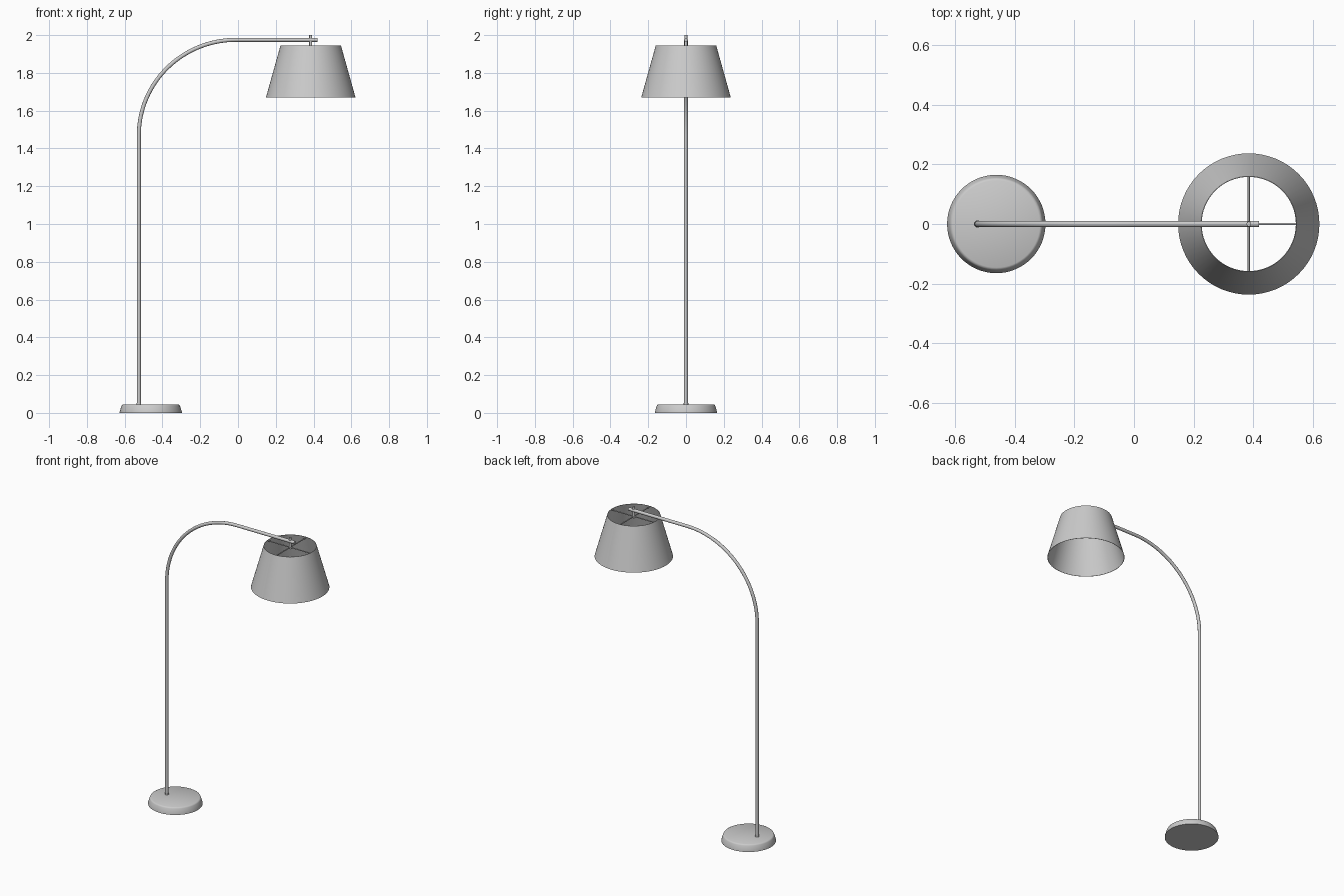
import bpy, math
from mathutils import Vector

if "Cube" in bpy.data.objects:
    bpy.data.objects.remove(bpy.data.objects["Cube"])

POLE_X, SHADE_X = -0.525, 0.385


def smooth(ob, angle=35):
    bpy.ops.object.select_all(action='DESELECT')
    bpy.context.view_layer.objects.active = ob
    ob.select_set(True)
    bpy.ops.object.shade_smooth_by_angle(angle=math.radians(angle))
    return ob


def mesh_object(name, verts, faces):
    me = bpy.data.meshes.new(name)
    me.from_pydata(verts, [], faces)
    ob = bpy.data.objects.new(name, me)
    bpy.context.collection.objects.link(ob)
    return ob


def lathe(name, profile, cx, closed=False, n=64):
    """Revolve (radius, z) points around the vertical axis at cx.
    closed joins last ring to first; otherwise both ends are capped."""
    verts = [(cx + r * math.cos(2 * math.pi * i / n), r * math.sin(2 * math.pi * i / n), z)
             for r, z in profile for i in range(n)]
    k = len(profile)
    faces = [(a * n + i, a * n + (i + 1) % n, (a + 1) % k * n + (i + 1) % n, (a + 1) % k * n + i)
             for a in range(k if closed else k - 1) for i in range(n)]
    if not closed:
        faces += [tuple(reversed(range(n))), tuple(range((k - 1) * n, k * n))]
    return smooth(mesh_object(name, verts, faces))


def tube(name, path, r, n=16):
    """Sweep a circle along a path lying in the xz plane."""
    pts = [Vector(p) for p in path]
    verts, side = [], Vector((0, 1, 0))
    for i, p in enumerate(pts):
        t = (pts[min(i + 1, len(pts) - 1)] - pts[max(i - 1, 0)]).normalized()
        up = t.cross(side)
        verts += [p + r * (math.cos(a) * side + math.sin(a) * up)
                  for a in (2 * math.pi * j / n for j in range(n))]
    faces = [(a * n + j, a * n + (j + 1) % n, (a + 1) * n + (j + 1) % n, (a + 1) * n + j)
             for a in range(len(pts) - 1) for j in range(n)]
    faces += [tuple(reversed(range(n))), tuple(range((len(pts) - 1) * n, len(pts) * n))]
    return smooth(mesh_object(name, verts, faces), 50)


def rod(name, a, b, r, n=12):
    a, b = Vector(a), Vector(b)
    bpy.ops.mesh.primitive_cylinder_add(vertices=n, radius=r, depth=(b - a).length,
                                        location=(a + b) / 2,
                                        rotation=(b - a).to_track_quat('Z', 'Y').to_euler())
    ob = bpy.context.object
    ob.name = name
    return smooth(ob, 50)


# Weighted base with softened top edge
lathe("base", [(0.165, 0), (0.165, 0.004), (0.155, 0.037), (0.152, 0.042), (0.146, 0.045)], -0.462)

# Pole, quarter bend and horizontal arm in one sweep
bend = [(-0.01 - 0.515 * math.cos(t), 0, 1.47 + 0.505 * math.sin(t))
        for t in (math.pi / 2 * i / 32 for i in range(33))]
tube("pole_and_arm", [(POLE_X, 0, 0.04)] + bend + [(0.42, 0, 1.975)], 0.0105)

# Collar where the pole enters the base
rod("pole_collar", (POLE_X, 0, 0.04), (POLE_X, 0, 0.052), 0.012, 24)

# Thin open conical shade
lathe("shade", [(0.237, 1.67), (0.16, 1.945), (0.158, 1.945), (0.235, 1.67)], SHADE_X, closed=True)

# Stem hanging the shade through the arm
rod("shade_stem", (SHADE_X, 0, 1.925), (SHADE_X, 0, 2.0), 0.008, 16)

# Spider spokes holding the shade
for i in range(4):
    c, s = math.cos(i * math.pi / 2), math.sin(i * math.pi / 2)
    rod(f"shade_spoke_{i + 1}", (SHADE_X, 0, 1.935),
        (SHADE_X + 0.161 * c, 0.161 * s, 1.935), 0.0035, 8)
